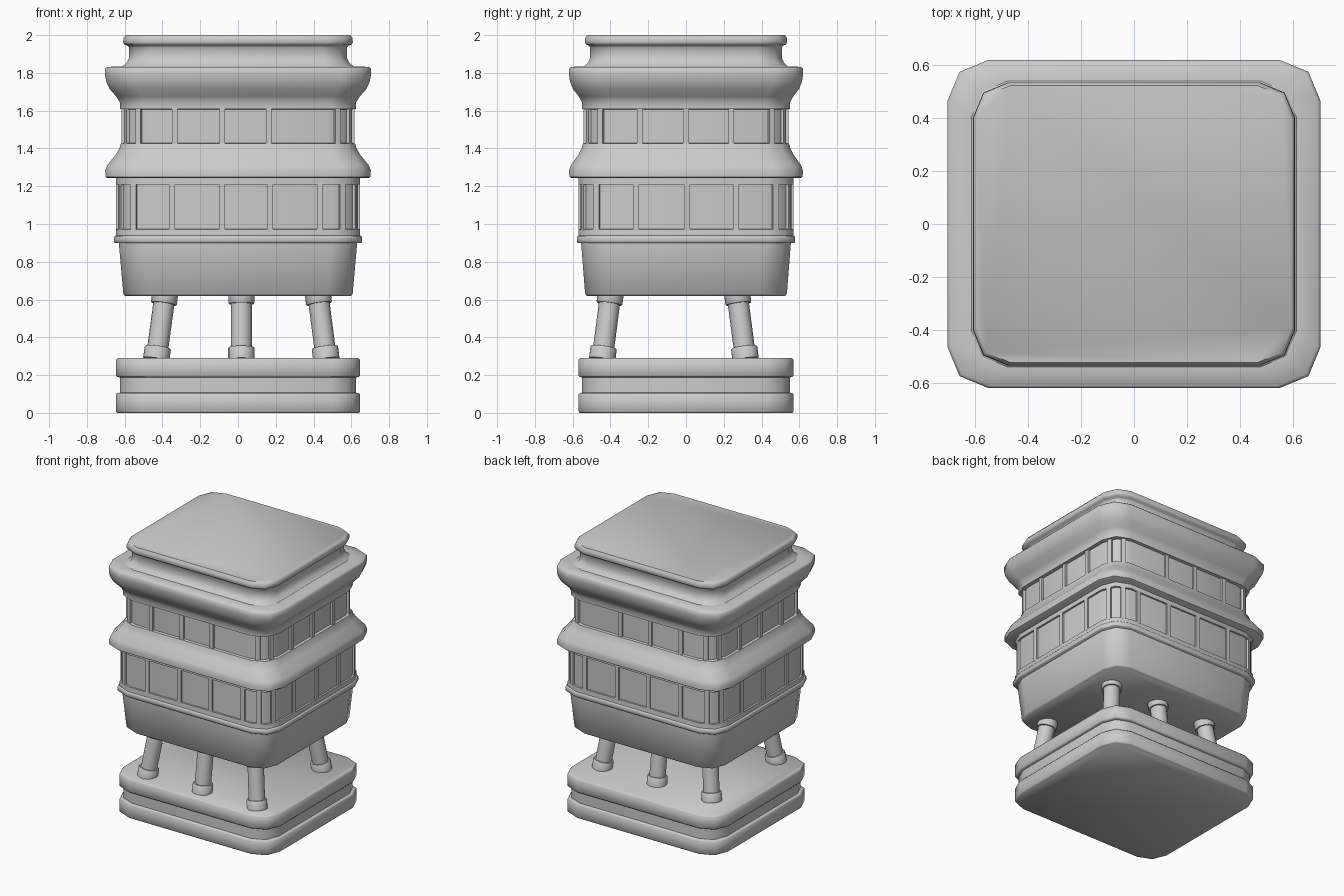
import bpy, bmesh
from math import radians, sin, cos, pi
from mathutils import Vector, Matrix

if "Cube" in bpy.data.objects:
    bpy.data.objects.remove(bpy.data.objects["Cube"])

ASPECT, CORNER = 0.88, 0.22   # depth/width ratio, corner radius per half width


def finish(bm, name):
    bmesh.ops.recalc_face_normals(bm, faces=bm.faces)
    me = bpy.data.meshes.new(name)
    bm.to_mesh(me)
    bm.free()
    ob = bpy.data.objects.new(name, me)
    bpy.context.collection.objects.link(ob)
    bpy.ops.object.select_all(action='DESELECT')
    ob.select_set(True)
    bpy.context.view_layer.objects.active = ob
    bpy.ops.object.shade_smooth_by_angle(angle=radians(50))
    return ob


def outline(hx):
    """Rounded rectangle with two-segment corners."""
    hy, r = hx * ASPECT, hx * CORNER
    pts = []
    for i, (sx, sy) in enumerate([(1, 1), (-1, 1), (-1, -1), (1, -1)]):
        for k in range(3):
            a = i * pi / 2 + k * pi / 4
            pts.append((sx * (hx - r) + r * cos(a), sy * (hy - r) + r * sin(a)))
    return pts


def loft(name, profile):
    """Stack rounded rectangles given as (half width, z)."""
    bm = bmesh.new()
    rings = [[bm.verts.new((x, y, z)) for x, y in outline(hx)] for hx, z in profile]
    for a, b in zip(rings, rings[1:]):
        for i in range(12):
            j = (i + 1) % 12
            bm.faces.new((a[i], a[j], b[j], b[i]))
    bm.faces.new(rings[0])
    bm.faces.new(rings[-1])
    return finish(bm, name)


def mullions(name, hx, z0, z1, front_x, side_y, width, depth=0.03):
    """Upright bars on the four walls and on the corner facets."""
    bm = bmesh.new()
    hy = hx * ASPECT
    spots = []
    for s in (1, -1):
        spots += [(x, s * hy, s * pi / 2) for x in front_x]
        spots += [(s * hx, y, 0 if s > 0 else pi) for y in side_y]
    pts = outline(hx)
    for i in range(4):
        for k in range(2):
            p, q = pts[3 * i + k], pts[3 * i + k + 1]
            spots.append(((p[0] + q[0]) / 2, (p[1] + q[1]) / 2,
                          i * pi / 2 + pi / 8 + k * pi / 4))
    for x, y, a in spots:
        m = (Matrix.Translation((x, y, (z0 + z1) / 2)) @ Matrix.Rotation(a, 4, 'Z')
             @ Matrix.Translation((-depth / 2, 0, 0))
             @ Matrix.Diagonal((depth, width, z1 - z0, 1)))
        bmesh.ops.create_cube(bm, size=1, matrix=m)
    return finish(bm, name)


def leg(name, bottom, top):
    """Slanted round leg with a collar at each end."""
    bottom, top = Vector(bottom), Vector(top)
    axis = top - bottom
    rot = axis.to_track_quat('Z', 'Y')
    prof = [(0.070, -0.02), (0.070, 0.16), (0.066, 0.175), (0.056, 0.175),
            (0.056, 0.87), (0.066, 0.87), (0.069, 0.885), (0.069, 1.05)]
    bm = bmesh.new()
    n = 16
    rings = [[bm.verts.new(bottom + axis * t + rot @ Vector((r * cos(2 * pi * i / n), r * sin(2 * pi * i / n), 0)))
              for i in range(n)] for r, t in prof]
    for a, b in zip(rings, rings[1:]):
        for i in range(n):
            j = (i + 1) % n
            bm.faces.new((a[i], a[j], b[j], b[i]))
    bm.faces.new(rings[0])
    bm.faces.new(rings[-1])
    return finish(bm, name)


# Stepped base with a groove
loft("base", [(0.640, 0), (0.646, 0.007), (0.646, 0.098), (0.640, 0.105), (0.625, 0.107),
              (0.625, 0.188), (0.640, 0.19), (0.646, 0.197), (0.646, 0.282), (0.638, 0.29)])

# Six legs in two rows
for row, (yb, yt) in {"front": (-0.443, -0.40), "back": (0.315, 0.272)}.items():
    for side, (xb, xt) in {"left": (-0.432, -0.387), "middle": (0.018, 0.018),
                           "right": (0.467, 0.424)}.items():
        leg(f"{row}_{side}_leg", (xb, yb, 0.29), (xt, yt, 0.62))

# Tapered lower hull and its band
loft("hull", [(0.597, 0.62), (0.607, 0.63), (0.631, 0.90), (0.631, 0.92)])
loft("hull_band", [(0.652, 0.90), (0.656, 0.904), (0.656, 0.93), (0.652, 0.936),
                   (0.647, 0.938), (0.645, 0.972), (0.632, 0.974)])

# Lower windows
loft("lower_window_wall", [(0.634, 0.96), (0.634, 1.22)])
mullions("lower_mullions", 0.646, 0.965, 1.22, (-0.35, -0.085, 0.17, 0.435),
         (-0.265, 0.005, 0.265), 0.032)
loft("lower_window_header", [(0.632, 1.208), (0.646, 1.21), (0.646, 1.25)])

# Sloping canopy between the floors
loft("canopy", [(0.690, 1.243), (0.702, 1.25), (0.703, 1.285), (0.693, 1.31), (0.645, 1.37),
                (0.628, 1.40), (0.620, 1.425), (0.600, 1.43)])

# Upper windows
loft("upper_window_wall", [(0.602, 1.42), (0.602, 1.62)])
mullions("upper_mullions", 0.617, 1.42, 1.62, (-0.335, -0.083, 0.162), (-0.245, 0, 0.24), 0.03)

# Flared cornice
loft("cornice", [(0.600, 1.606), (0.626, 1.61), (0.626, 1.645), (0.645, 1.675), (0.680, 1.715),
                 (0.698, 1.755), (0.704, 1.79), (0.704, 1.822), (0.694, 1.832), (0.610, 1.834)])

# Neck and roof cap
loft("roof_cap", [(0.615, 1.832), (0.608, 1.838), (0.588, 1.855), (0.577, 1.88), (0.577, 1.935),
                  (0.585, 1.945), (0.602, 1.95), (0.608, 1.962), (0.606, 1.985), (0.595, 2.0)])
